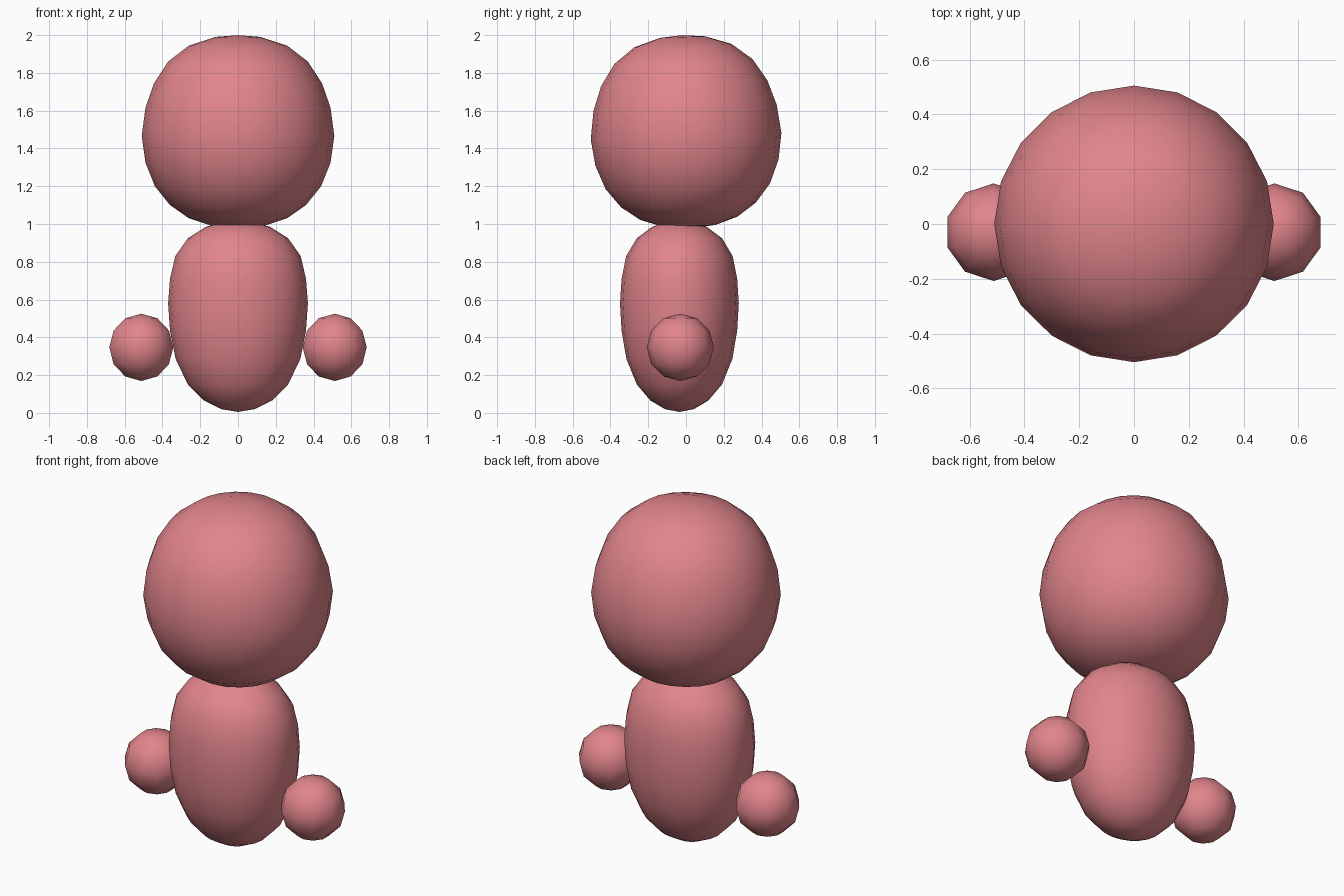
import bpy
import bmesh
import math

if "Cube" in bpy.data.objects:
    bpy.data.objects.remove(bpy.data.objects["Cube"])

pink = bpy.data.materials.new("soft_pink")
pink.diffuse_color = (0.75, 0.235, 0.26, 1)
pink.use_nodes = True
pink.node_tree.nodes["Principled BSDF"].inputs["Base Color"].default_value = pink.diffuse_color


def lathe(name, profile, segments, depth=1.0, location=(0, 0, 0), tilt=0.0):
    """Closed smooth blob from (radius, height) rings, bottom pole to top pole."""
    bm = bmesh.new()
    rings = []
    for r, z in profile:
        if r == 0:
            rings.append([bm.verts.new((0, 0, z))] * segments)
        else:
            angles = [math.pi / 2 + 2 * math.pi * i / segments for i in range(segments)]
            rings.append([bm.verts.new((r * math.cos(a), depth * r * math.sin(a), z))
                          for a in angles])
    for low, high in zip(rings, rings[1:]):
        for i in range(segments):
            j = (i + 1) % segments
            corners = list(dict.fromkeys((low[i], low[j], high[j], high[i])))
            bm.faces.new(corners)
    bmesh.ops.recalc_face_normals(bm, faces=bm.faces)
    for f in bm.faces:
        f.smooth = True
    mesh = bpy.data.meshes.new(name)
    bm.to_mesh(mesh)
    bm.free()
    mesh.materials.append(pink)
    obj = bpy.data.objects.new(name, mesh)
    obj.location = location
    obj.rotation_euler.x = tilt
    bpy.context.collection.objects.link(obj)
    return obj


# Large, slightly squared head, leaning back a touch
head_profile = [(0, -0.50), (0.14, -0.485), (0.26, -0.445), (0.36, -0.375), (0.44, -0.275),
                (0.49, -0.15), (0.51, -0.01), (0.49, 0.14), (0.445, 0.27), (0.37, 0.385),
                (0.26, 0.47), (0.12, 0.515), (0, 0.525)]
lathe("head", head_profile, 20, 0.99, (0, 0, 1.475), math.radians(2))

# Egg-shaped body, flattened front to back
body_profile = [(0, 0.005), (0.09, 0.02), (0.18, 0.065), (0.265, 0.15), (0.33, 0.285),
                (0.36, 0.435), (0.37, 0.58), (0.36, 0.71), (0.332, 0.83), (0.265, 0.925),
                (0.17, 0.985), (0.08, 1.01), (0, 1.02)]
lathe("body", body_profile, 20, 0.85, (0, -0.035, 0))

# Round hands on either side
R = 0.178
hand_profile = [(0 if abs(k) == 3 else R * math.cos(k * math.pi / 6),
                 R * math.sin(k * math.pi / 6)) for k in range(-3, 4)]
for side, x in (("left", -0.512), ("right", 0.512)):
    lathe(side + "_hand", hand_profile, 10, 1.0, (x, -0.03, 0.347))
